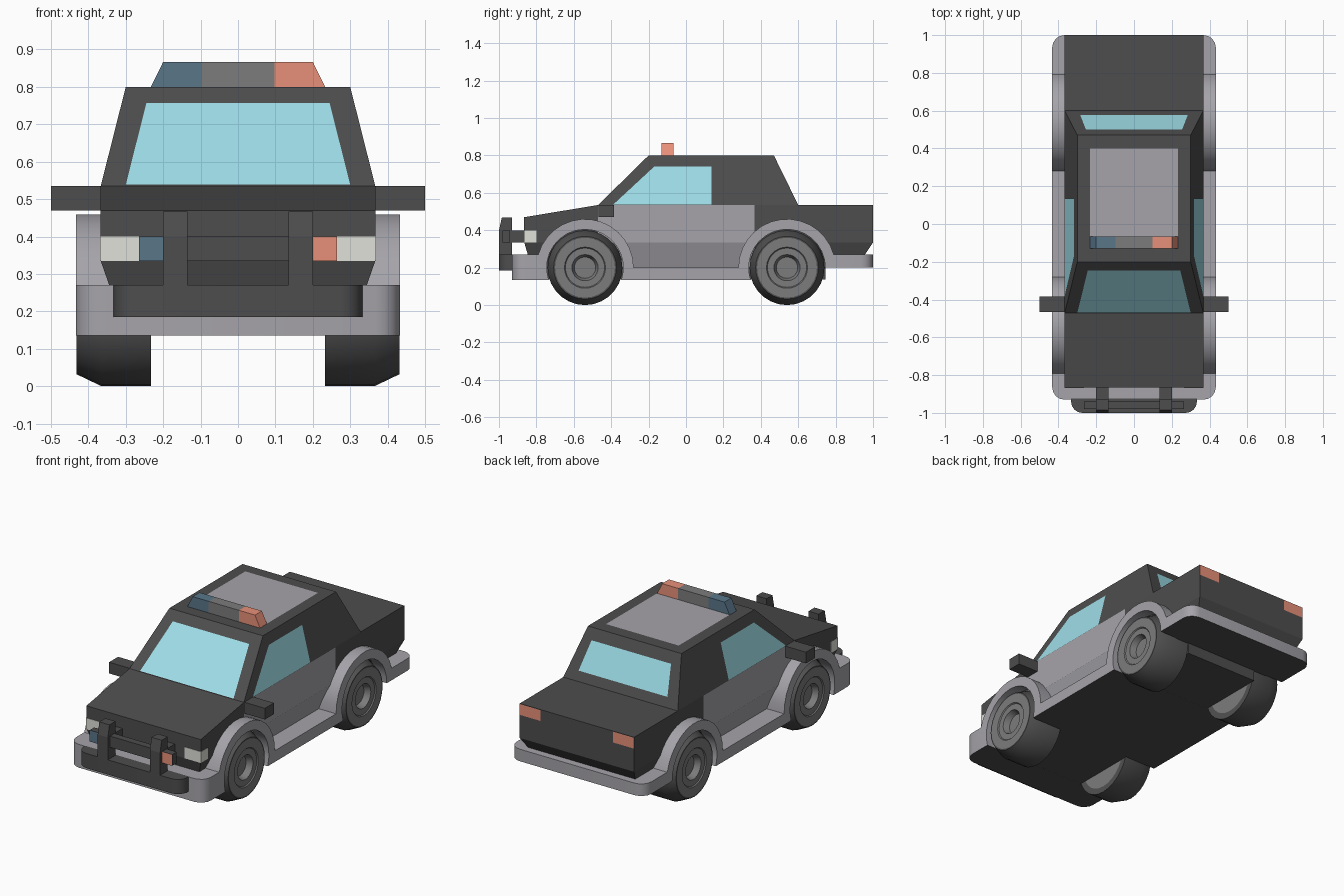
import bpy, bmesh
from math import sin, cos, radians
from mathutils import Vector, Matrix

if "Cube" in bpy.data.objects:
    bpy.data.objects.remove(bpy.data.objects["Cube"])


def material(name, rgb):
    m = bpy.data.materials.new(name)
    m.diffuse_color = (*rgb, 1)
    m.use_nodes = True
    m.node_tree.nodes["Principled BSDF"].inputs["Base Color"].default_value = m.diffuse_color
    return m


DARK = material("dark_paint", (0.075, 0.075, 0.075))
TYRE = material("tyre_black", (0.085, 0.085, 0.085))
MID = material("mid_grey", (0.2, 0.2, 0.2))
LIGHT = material("light_grey", (0.38, 0.37, 0.4))
GLASS = material("glass", (0.34, 0.72, 0.8))
WHITE = material("lamp_white", (0.75, 0.75, 0.7))
RED = material("lamp_red", (0.8, 0.28, 0.19))
BLUE = material("lamp_blue", (0.1, 0.18, 0.25))


def finish(name, bm, mat, smooth=False):
    bmesh.ops.recalc_face_normals(bm, faces=bm.faces)
    me = bpy.data.meshes.new(name)
    bm.to_mesh(me)
    bm.free()
    me.materials.append(mat)
    ob = bpy.data.objects.new(name, me)
    bpy.context.collection.objects.link(ob)
    if smooth:
        bpy.ops.object.select_all(action='DESELECT')
        ob.select_set(True)
        bpy.context.view_layer.objects.active = ob
        bpy.ops.object.shade_smooth_by_angle(angle=radians(35))
    return ob


def bevel_corners(bm, ys, radius):
    """Round the upright edges lying at the given y positions."""
    edges = [e for e in bm.edges
             if (e.verts[0].co - e.verts[1].co).xy.length < 1e-5
             and any(abs(e.verts[0].co.y - y) < 1e-4 for y in ys)]
    bmesh.ops.bevel(bm, geom=edges, offset=radius, segments=4, profile=0.5, affect='EDGES')


def prism(name, prof, xs, mat, round_ys=(), radius=0.0, smooth=False):
    """Side profile (y, z) spanned across x; xs(z) gives the left and right x."""
    bm = bmesh.new()
    a = [bm.verts.new((xs(z)[0], y, z)) for y, z in prof]
    b = [bm.verts.new((xs(z)[1], y, z)) for y, z in prof]
    bm.faces.new(a)
    bm.faces.new(b[::-1])
    n = len(prof)
    for i in range(n):
        j = (i + 1) % n
        bm.faces.new((a[i], b[i], b[j], a[j]))
    bmesh.ops.recalc_face_normals(bm, faces=bm.faces)
    if round_ys:
        bevel_corners(bm, round_ys, radius)
    return finish(name, bm, mat, smooth)


def box(name, x, y, z, mat, **kw):
    prof = [(y[0], z[0]), (y[1], z[0]), (y[1], z[1]), (y[0], z[1])]
    return prism(name, prof, lambda _: x, mat, **kw)


def panel(name, pts, outward, mat):
    """Thin flush sheet laid just above a surface."""
    p = [Vector(q) for q in pts]
    n = (p[1] - p[0]).cross(p[2] - p[0]).normalized()
    if n.dot(Vector(outward)) < 0:
        n.negate()
        p.reverse()
    me = bpy.data.meshes.new(name)
    me.from_pydata([q + n * 0.002 for q in p], [], [range(len(p))])
    me.materials.append(mat)
    bpy.context.collection.objects.link(bpy.data.objects.new(name, me))


def lathe(name, prof, centre, mat):
    """Profile (x, radius) turned around the x axis."""
    bm = bmesh.new()
    vs = [bm.verts.new((x, 0, r)) for x, r in prof]
    es = [bm.edges.new(p) for p in zip(vs, vs[1:])]
    bmesh.ops.spin(bm, geom=vs + es, cent=(0, 0, 0), axis=(1, 0, 0),
                   angle=radians(360), steps=28, use_duplicate=False)
    bmesh.ops.remove_doubles(bm, verts=bm.verts, dist=1e-4)
    bm.transform(Matrix.Translation(centre))
    return finish(name, bm, mat, True)


def arc(cy, r, a0, a1, n):
    return [(cy + r * cos(radians(a0 + (a1 - a0) * i / n)),
             0.2 + r * sin(radians(a0 + (a1 - a0) * i / n))) for i in range(n + 1)]


def wide(w):
    return lambda _: (-w, w)


def lower_x(z):
    return 0.32 + 0.047 * (z - 0.2) / 0.135


def cabin_x(z):
    return 0.367 - 0.067 * (z - 0.535) / 0.265


# Body shell: tapered sill, upper body and cabin
prism("lower_body", [(-0.825, 0.2), (0.91, 0.2), (1, 0.335), (-0.865, 0.335)],
      lambda z: (-lower_x(z), lower_x(z)), DARK)
prism("upper_body", [(-0.865, 0.335), (1, 0.335), (1, 0.535), (-0.47, 0.535), (-0.865, 0.47)],
      wide(0.367), DARK)
prism("cabin", [(-0.47, 0.535), (0.6, 0.535), (0.47, 0.8), (-0.2, 0.8)],
      lambda z: (-cabin_x(z), cabin_x(z)), DARK)

# Bumpers, sills and wheel arches in one wraparound trim
trim_profile = ([(-0.93, 0.135)] + arc(-0.54, 0.205, 198.5, -18.5, 16)
                + arc(0.54, 0.205, 198.5, 0, 16) + [(1, 0.2), (1, 0.27)]
                + arc(0.54, 0.26, 15.6, 180, 14) + arc(-0.54, 0.26, 0, 164.4, 14)
                + [(-0.93, 0.27)])
trim = prism("bumper_and_arch_trim", trim_profile, wide(0.433), LIGHT,
             round_ys=(-0.93, 1), radius=0.065, smooth=True)
trim.data.materials.append(DARK)
for f in trim.data.polygons:
    if f.normal.z < -0.999 and f.center.z < 0.21:
        f.material_index = 1
box("floor", (-0.235, 0.235), (-0.75, 0.745), (0.136, 0.3), DARK)

# Wheels
for sx, side in ((-1, "left"), (1, "right")):
    for y, end in ((-0.54, "front"), (0.54, "rear")):
        c = (0, y, 0.2)
        lathe(f"{end}_{side}_tyre", [(sx * x, r) for x, r in (
            (0.233, 0.165), (0.233, 0.2), (0.365, 0.2), (0.432, 0.168), (0.432, 0.16))], c, TYRE)
        lathe(f"{end}_{side}_hub", [(sx * x, r) for x, r in (
            (0.234, 0), (0.234, 0.17), (0.431, 0.165), (0.431, 0.11), (0.425, 0.105),
            (0.425, 0.07), (0.39, 0.057), (0.39, 0))], c, MID)

# Front and rear glass
def slope(y0, y1, z):
    return y0 + (y1 - y0) * (z - 0.535) / 0.265


for name, y0, y1, lo, hi, out in (
        ("windscreen", -0.47, -0.2, (0.3, 0.537), (0.245, 0.755), (0, -1, 0)),
        ("rear_window", 0.6, 0.47, (0.285, 0.585), (0.255, 0.74), (0, 1, 0))):
    panel(name, [(s * w, slope(y0, y1, z), z)
                 for s, (w, z) in ((-1, lo), (1, lo), (1, hi), (-1, hi))], out, GLASS)

# Mirrored side parts
for s, side, colour in ((-1, "left", BLUE), (1, "right", RED)):
    def span(a, b):
        return tuple(sorted((s * a, s * b)))
    panel(f"{side}_side_window", [(s * cabin_x(z), y, z) for y, z in (
        (-0.39, 0.536), (0.135, 0.536), (0.135, 0.74), (-0.17, 0.74))], (s, 0, 0), GLASS)
    panel(f"{side}_door", [(s * 0.367, y, z) for y, z in (
        (-0.47, 0.335), (0.365, 0.335), (0.365, 0.535), (-0.47, 0.535))], (s, 0, 0), LIGHT)
    panel(f"{side}_lower_door", [(s * lower_x(z), y, z) for y, z in (
        (-0.47, 0.2), (0.365, 0.2), (0.365, 0.335), (-0.47, 0.335))], (s, 0, 0), LIGHT)
    box(f"{side}_mirror", span(0.36, 0.5), (-0.467, -0.385), (0.47, 0.535), DARK)
    box(f"{side}_headlight", span(0.265, 0.369), (-0.867, -0.8), (0.335, 0.4), WHITE)
    panel(f"{side}_tail_light", [(s * x, 1, z) for x, z in (
        (0.233, 0.47), (0.367, 0.47), (0.367, 0.533), (0.233, 0.533))], (0, 1, 0), RED)
    # Push bar post, its bracket and signal lamp
    prism(f"{side}_push_bar_post", [(-0.93, 0.2), (-1, 0.2), (-1, 0.4), (-0.985, 0.467),
                                    (-0.93, 0.467)], lambda _: span(0.135, 0.2), DARK)
    box(f"{side}_push_bar_bracket", span(0.135, 0.2), (-0.93, -0.86), (0.335, 0.4), DARK)
    panel(f"{side}_signal_lamp", [(s * x, -0.98, z) for x, z in (
        (0.2, 0.335), (0.265, 0.335), (0.265, 0.4), (0.2, 0.4))], (0, -1, 0), colour)

# Push bar
box("push_bar_crossbar", (-0.265, 0.265), (-0.98, -0.94), (0.335, 0.4), DARK)
box("push_bar_base", (-0.333, 0.333), (-1, -0.925), (0.185, 0.27), DARK,
    round_ys=(-1,), radius=0.06, smooth=True)

# Roof panel and light bar
panel("roof_panel", [(-0.233, -0.1, 0.8), (0.233, -0.1, 0.8), (0.233, 0.4, 0.8),
                     (-0.233, 0.4, 0.8)], (0, 0, 1), LIGHT)
bar = [(-0.13, 0.8), (-0.067, 0.8), (-0.067, 0.867), (-0.13, 0.867)]
def bar_end(z):
    return 0.233 if z < 0.83 else 0.2


prism("light_bar_left", bar, lambda z: (-bar_end(z), -0.097), BLUE)
prism("light_bar_middle", bar, wide(0.097), MID)
prism("light_bar_right", bar, lambda z: (0.097, bar_end(z)), RED)
